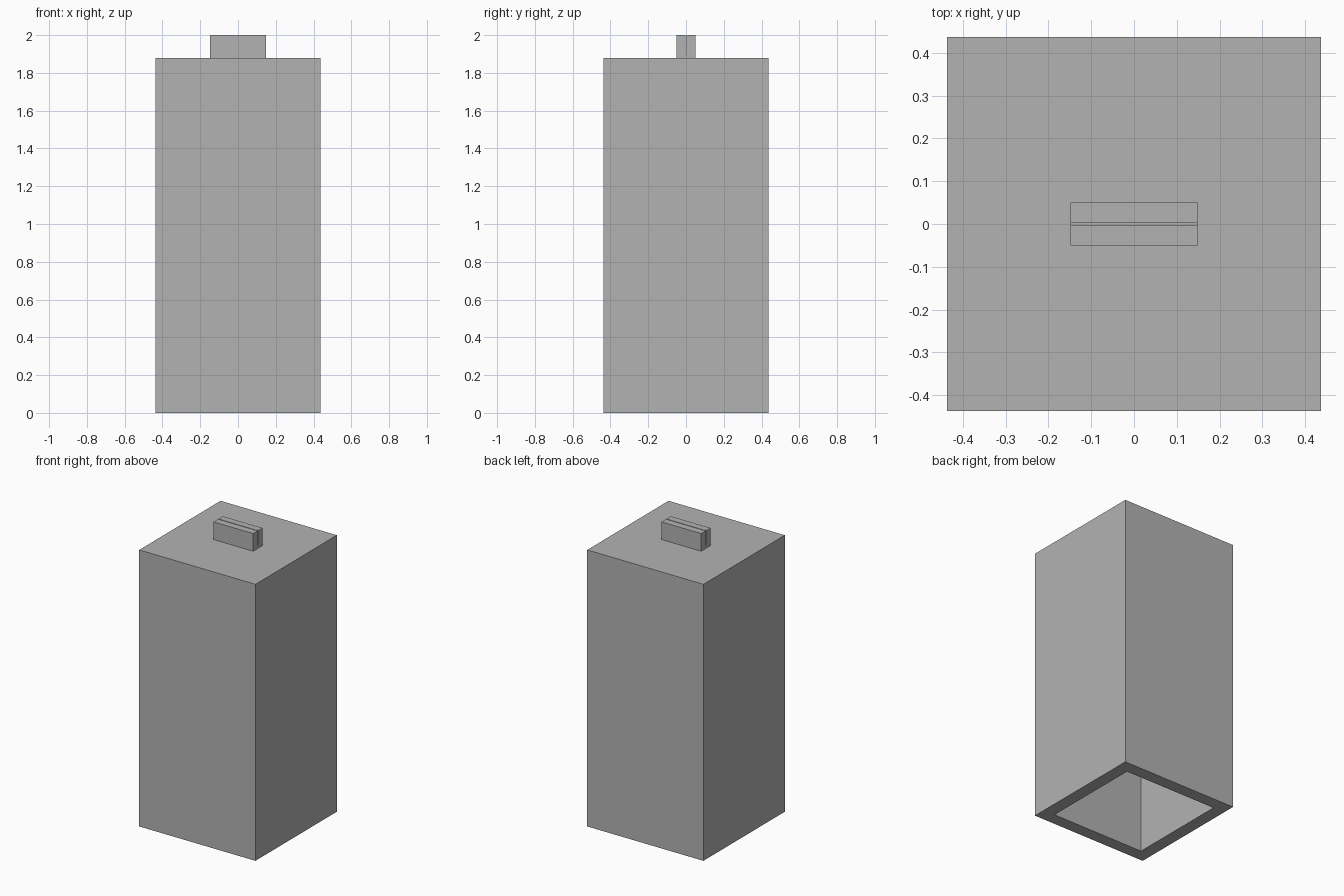
import bpy
import bmesh
from mathutils import Matrix

default_cube = bpy.data.objects.get("Cube")
if default_cube:
    bpy.data.objects.remove(default_cube, do_unlink=True)

WIDTH = 0.874         # square body
BODY_TOP = 1.88
WALL = 0.122
TAB_LENGTH, TAB_HALF = 0.298, 0.05
TAB_TOP = 2.0
SLOT_HALF, SLOT_FLOOR = 0.0025, 1.9

grey = bpy.data.materials.new("plain grey")
grey.use_nodes = True
colour = (0.45, 0.45, 0.45, 1)
grey.diffuse_color = colour
grey.node_tree.nodes["Principled BSDF"].inputs["Base Color"].default_value = colour


def add_object(name, bm):
    bmesh.ops.recalc_face_normals(bm, faces=bm.faces)
    mesh = bpy.data.meshes.new(name)
    bm.to_mesh(mesh)
    bm.free()
    mesh.materials.append(grey)
    obj = bpy.data.objects.new(name, mesh)
    bpy.context.collection.objects.link(obj)
    return obj


# Hollow body: a box whose underside is inset and pushed up into a cavity
bm = bmesh.new()
bmesh.ops.create_cube(bm, size=1, matrix=Matrix.Translation((0, 0, BODY_TOP / 2))
                      @ Matrix.Diagonal((WIDTH, WIDTH, BODY_TOP, 1)))
bm.normal_update()
underside = min(bm.faces, key=lambda f: f.calc_center_median().z)
bmesh.ops.inset_region(bm, faces=[underside], thickness=WALL)
cavity = bmesh.ops.extrude_discrete_faces(bm, faces=[underside])["faces"]
bmesh.ops.translate(bm, verts=cavity[0].verts, vec=(0, 0, BODY_TOP - WALL))
add_object("hollow_body", bm)

# Slotted tab: a narrow U profile swept along x
half_profile = [(TAB_HALF, BODY_TOP), (TAB_HALF, TAB_TOP),
                (SLOT_HALF, TAB_TOP), (SLOT_HALF, SLOT_FLOOR)]
profile = half_profile + [(-y, z) for y, z in reversed(half_profile)]
bm = bmesh.new()
end = bm.faces.new([bm.verts.new((-TAB_LENGTH / 2, y, z)) for y, z in profile])
sweep = bmesh.ops.extrude_face_region(bm, geom=[end])["geom"]
bmesh.ops.translate(bm, vec=(TAB_LENGTH, 0, 0),
                    verts=[v for v in sweep if isinstance(v, bmesh.types.BMVert)])
add_object("slotted_tab", bm)
